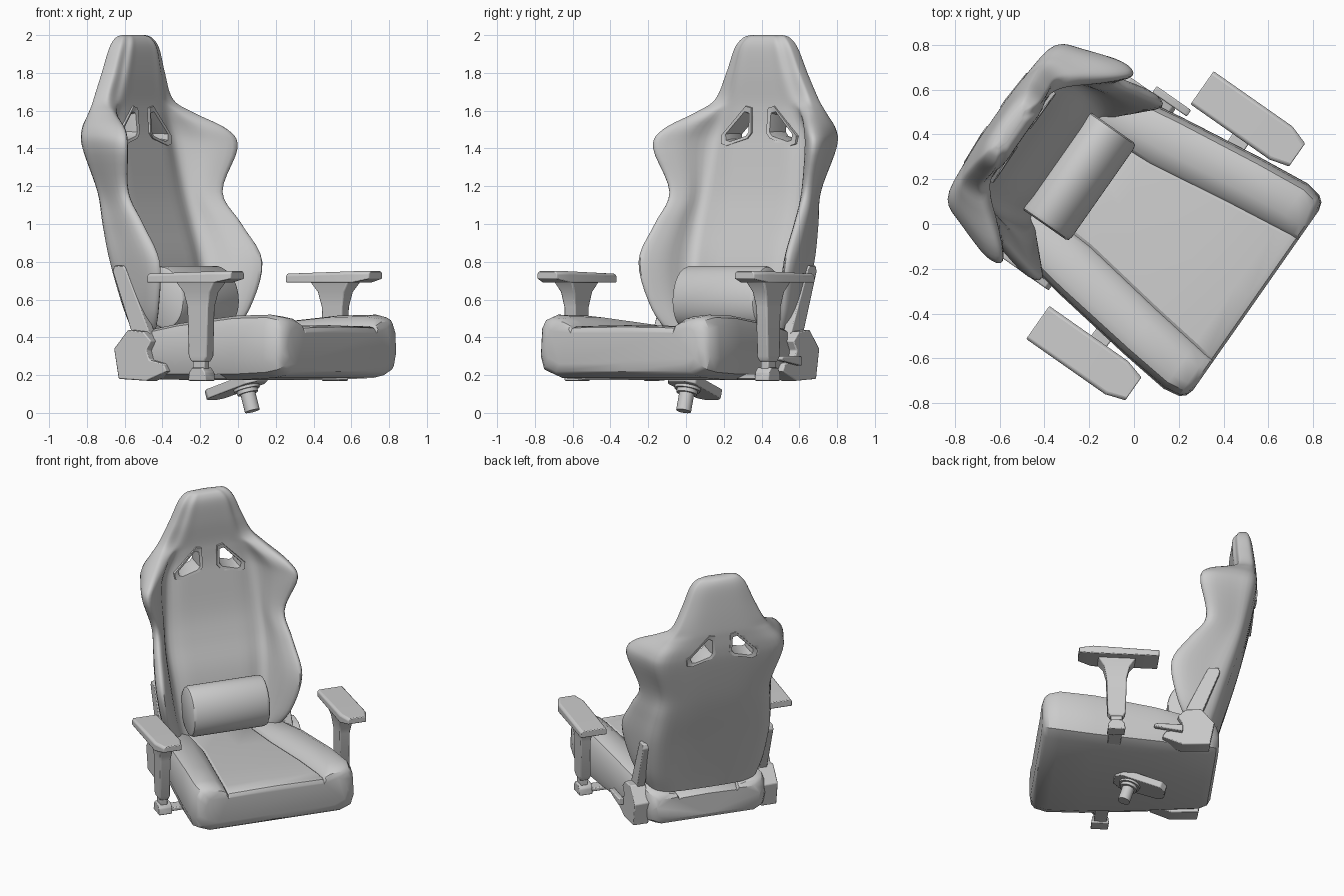
import bpy, bmesh
from math import radians, sin, cos, pi
from mathutils import Matrix, Vector

if "Cube" in bpy.data.objects:
    bpy.data.objects.remove(bpy.data.objects["Cube"])

# Chair frame: a = sideways, f = forward, z = up; the chair is turned 55 degrees
M = Matrix.Rotation(radians(55), 4, 'Z') @ Matrix.Translation((0.033, 0, 0))


def finish(name, bm, bevel=0, angle=35):
    bmesh.ops.recalc_face_normals(bm, faces=bm.faces)
    me = bpy.data.meshes.new(name)
    bm.to_mesh(me)
    bm.free()
    ob = bpy.data.objects.new(name, me)
    bpy.context.collection.objects.link(ob)
    bpy.ops.object.select_all(action='DESELECT')
    ob.select_set(True)
    bpy.context.view_layer.objects.active = ob
    bpy.ops.object.shade_smooth_by_angle(angle=radians(angle))
    if bevel:
        m = ob.modifiers.new("bevel", 'BEVEL')
        m.width, m.segments, m.limit_method = bevel, 2, 'ANGLE'
    return ob


def loft(name, rings, bevel=0, angle=35, loop=False):
    """Skin a list of closed (a, f, z) rings; cap the ends unless looped."""
    bm = bmesh.new()
    vs = [[bm.verts.new(M @ Vector((a, -f, z))) for a, f, z in r] for r in rings]
    n = len(rings[0])
    for p, q in zip(vs, vs[1:] + (vs[:1] if loop else [])):
        for i in range(n):
            j = (i + 1) % n
            bm.faces.new((p[i], p[j], q[j], q[i]))
    if not loop:
        bm.faces.new(vs[0])
        bm.faces.new(vs[-1])
    return finish(name, bm, bevel, angle)


def prism(name, outline, a0, a1, bevel=0.006):
    """Side outline of (f, z) points extruded sideways."""
    return loft(name, [[(a, f, z) for f, z in outline] for a in (a0, a1)], bevel)


def catmull(pts, n, closed=False):
    out, k = [], len(pts)
    for i in range(k if closed else k - 1):
        g = lambda j: pts[j % k] if closed else pts[max(0, min(k - 1, j))]
        P = [g(i - 1), g(i), g(i + 1), g(i + 2)]
        for s in range(n):
            t = s / n
            out.append(tuple(0.5 * (2 * b + (c - a) * t + (2 * a - 5 * b + 4 * c - d) * t * t
                             + (3 * b - a - 3 * c + d) * t ** 3) for a, b, c, d in zip(*P)))
    return out if closed else out + [tuple(pts[-1])]


def mirrored(half):
    """Half profile starting and ending on the centre line -> full loop."""
    return half + [(-p[0], *p[1:]) for p in reversed(half[1:-1])]


# Backrest: z, shell half width, wing half width, wing front, panel half width, panel front, back
rows = [(0.40, .35, .36, -.33, .26, -.40, -.50), (0.55, .41, .44, -.245, .29, -.41, -.54),
        (0.80, .44, .495, -.20, .32, -.46, -.61), (1.00, .42, .475, -.32, .33, -.53, -.67),
        (1.17, .40, .455, -.43, .32, -.58, -.715), (1.40, .475, .53, -.385, .31, -.62, -.765),
        (1.50, .46, .495, -.425, .29, -.635, -.78), (1.59, .375, .385, -.57, .24, -.64, -.785),
        (1.66, .31, .31, -.65, .19, -.64, -.785), (1.80, .24, .24, -.655, .15, -.63, -.775),
        (1.93, .185, .185, -.655, .115, -.63, -.76), (1.985, .14, .14, -.67, .085, -.65, -.74),
        (2.00, .10, .10, -.69, .06, -.68, -.71)]
rings = []
for z, w, wt, ft, p, fp, fb in catmull(rows, 5):
    d = ft - fb
    half = [(0, fb), (.55 * w, fb + .005), (.88 * w, fb + .2 * min(d, .15)), (w, fb + .38 * d),
            (wt, fb + .82 * d), (.95 * wt, ft), (.5 * (.92 * wt + p), .6 * ft + .4 * fp),
            (p, fp), (.6 * p, fp), (0, fp)]
    rings.append([(a, f, z) for a, f in catmull(mirrored(half), 4, True)])
backrest = loft("backrest", rings, angle=50)

# Belt openings with raised rims
slot = [(.045, 1.48), (.05, 1.62), (.09, 1.63), (.25, 1.465), (.245, 1.42), (.21, 1.41), (.07, 1.45)]
ca, cz = .125, 1.505


def slot_ring(s, scale, f):
    return [(s * (ca + (a - ca) * scale), f - (z - 1.5) * .06, cz + (z - cz) * scale)
            for a, z in slot]


for s in (1, -1):
    cutter = loft("slot_cutter", [slot_ring(s, .72, -.45), slot_ring(s, .72, -.95)])
    cutter.hide_render = True
    cutter.hide_set(True)
    b = backrest.modifiers.new("slot", 'BOOLEAN')
    b.object, b.operation = cutter, 'DIFFERENCE'
    loft("slot_rim", [slot_ring(s, 1, -.66), slot_ring(s, .95, -.624), slot_ring(s, .72, -.628),
                      slot_ring(s, .66, -.66), slot_ring(s, .66, -.74), slot_ring(s, .72, -.779),
                      slot_ring(s, .95, -.783), slot_ring(s, 1, -.75)], loop=True)

# Lumbar pillow
R = Matrix.Rotation(radians(12), 2)
rings = []
for a, k in ((-.265, .88), (-.258, .96), (-.24, 1), (.24, 1), (.258, .96), (.265, .88)):
    ring = []
    for i in range(40):
        t = 2 * pi * i / 40
        v = R @ Vector((.13 * k * cos(t), .17 * k * sin(t)))
        ring.append((a, -.325 + v.x, .61 + v.y))
    rings.append(ring)
loft("lumbar_pillow", rings, angle=40)

# Seat: f, half width, panel half width, bolster top, panel top, underside
seat = [(-.52, .36, .20, .37, .36, .22), (-.50, .39, .20, .40, .37, .19), (-.45, .42, .21, .42, .38, .18),
        (-.10, .48, .23, .475, .42, .175), (.30, .535, .29, .515, .45, .175),
        (.53, .56, .32, .52, .46, .185), (.605, .547, .33, .505, .457, .20),
        (.63, .527, .33, .485, .45, .22), (.642, .49, .33, .45, .43, .26)]
rings = []
for f, w, p, zt, zp, zb in seat:
    half = [(0, f, zb), (.82 * w, f, zb), (.96 * w, f, zb + .03), (w, f, zb + .1),
            (.985 * w, f, zt - .06), (.94 * w, f, zt - .015), (.87 * w, f, zt),
            (.35 * w + .6 * p, f, .85 * zt + .15 * zp), (p + .012, f, zp + .012), (p, f, zp - .008),
            (p - .012, f, zp), (0, f, zp + .005)]
    rings.append(mirrored(half))
loft("seat", rings, angle=32)

# Armrests, hinge brackets and back straps on both sides
pad = [(-.10, .69, .55, .73), (.33, .69, .55, .73), (.42, .71, .575, .70)]
for s in (1, -1):
    loft("arm_pad", [[(s * i, f, z), (s * o, f, z), (s * o, f, zt), (s * (o - .012), f, zt + .012),
                      (s * (i + .012), f, zt + .012), (s * i, f, zt)]
                     for (f, z, i, o), zt in zip(pad, (.725, .738, .738))], bevel=.005)
    # Flared post: z, half depth, half thickness
    post = [(.27, .042, .03), (.30, .058, .036), (.56, .066, .036), (.64, .085, .045), (.695, .125, .06)]
    loft("arm_post", [[(s * (.62 + i * t), .172 + j * d, z) for i, j in
                       ((-1, -1), (1, -1), (1, 1), (-1, 1))] for z, d, t in post], bevel=.008)
    prism("arm_slider", [(.135, .23), (.21, .23), (.21, .29), (.135, .29)], s * .595, s * .645)
    prism("arm_foot", [(.115, .17), (.23, .17), (.225, .215), (.205, .24), (.14, .24), (.12, .215)],
          s * .57, s * .66)
    prism("arm_bar", [(.13, .18), (.215, .18), (.215, .205), (.13, .205)], s * .42, s * .6)
    prism("hinge_bracket", [(-.39, .44), (-.48, .34), (-.45, .18), (-.27, .17), (-.14, .22),
                            (-.16, .26), (-.25, .28), (-.27, .33), (-.24, .38), (-.29, .43)],
          s * .39, s * .495)
    prism("back_strap", [(-.38, .38), (-.52, .75), (-.51, .78), (-.45, .78), (-.435, .76), (-.27, .40)],
          s * .395, s * .45)

# Recline lever on the left-hand side
prism("recline_lever", [(-.27, .25), (-.09, .275), (-.08, .29), (-.10, .3), (-.27, .30)], .495, .53)

# Tilted mechanism plate, collars and gas lift stem
tilt = radians(17)


def tilted(a, f, h):
    return (a, .025 + f * cos(tilt) - h * sin(tilt), .155 + f * sin(tilt) + h * cos(tilt))


plate = [(-.235, -.045), (-.20, -.08), (.06, -.09), (.11, -.05), (.11, .05), (.06, .09), (-.20, .08), (-.235, .045)]
loft("mechanism_plate", [[tilted(a, f, h) for f, a in plate] for h in (-.02, .03)], bevel=.006)
for name, r, h0, h1 in (("collar_upper", .07, -.035, 0), ("collar_lower", .056, -.055, -.03),
                        ("gas_lift_stem", .04, -.152, -.05)):
    loft(name, [[tilted(r * cos(i * pi / 12), r * sin(i * pi / 12), h) for i in range(24)]
                for h in (h0, h1)])
